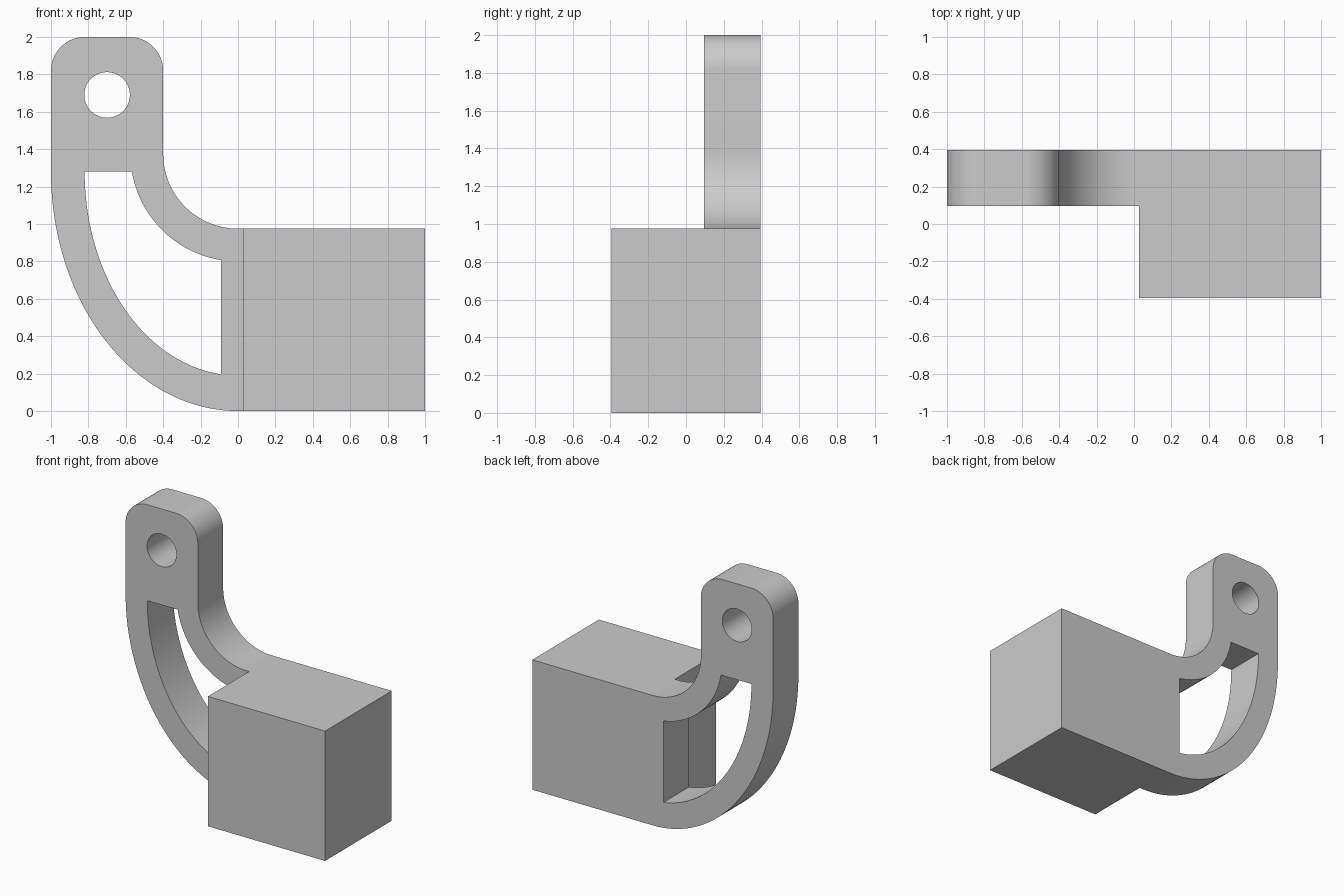
import bpy
import bmesh
from math import cos, sin, asin, acos, pi, radians
from mathutils import Vector

cube = bpy.data.objects.get("Cube")
if cube:
    bpy.data.objects.remove(cube, do_unlink=True)

BACK, PLATE_FRONT, BLOCK_FRONT = 0.395, 0.095, -0.395
SEAM, END, BLOCK_TOP = 0.027, 1.0, 0.975
ARM_Z, ARC_Z, WINDOW_X = 1.28, 1.375, -0.09

grey = bpy.data.materials.new("plain grey")
grey.use_nodes = True
colour = (0.6, 0.6, 0.6, 1)
grey.diffuse_color = colour
grey.node_tree.nodes["Principled BSDF"].inputs["Base Color"].default_value = colour


def arc(cx, cz, rx, rz, start, end, steps=24):
    """Points along an elliptical arc in the x-z plane."""
    angles = [start + (end - start) * i / steps for i in range(steps + 1)]
    return [(cx + rx * cos(a), cz + rz * sin(a)) for a in angles]


bm = bmesh.new()


def loop(points):
    """Closed ring of edges on the plate's front plane."""
    verts = [bm.verts.new((x, PLATE_FRONT, z)) for x, z in points]
    edges = [bm.edges.new((v, verts[i - 1])) for i, v in enumerate(verts)]
    return verts, edges


# Bracket outline: seam, lower sweep, rounded lug, concave shoulder
outline = [(SEAM, BLOCK_TOP), (SEAM, 0)]
outline += arc(0, ARM_Z, 1, ARM_Z, 1.5 * pi, pi, 40)
outline += arc(-0.82, 1.82, 0.18, 0.18, pi, pi / 2, 16)
outline += arc(-0.58, 1.82, 0.18, 0.18, pi / 2, 0, 16)
outline += arc(0, ARC_Z, 0.4, 0.4, pi, 1.5 * pi, 28)
verts, edges = loop(outline)

# Curved window between the two arms
rx, rz, r = 0.82, 1.09, 0.575
window = arc(0, ARM_Z, rx, rz, pi, pi + acos(-WINDOW_X / rx), 36)
window += arc(0, ARC_Z, r, r, pi + acos(-WINDOW_X / r),
              pi + asin((ARC_Z - ARM_Z) / r), 24)
edges += loop(window)[1]

# Round hole in the lug
edges += loop(arc(-0.7, 1.69, 0.122, 0.122, 0, 2 * pi, 48)[:-1])[1]

bmesh.ops.triangle_fill(bm, edges=edges, use_beauty=True, normal=(0, -1, 0))

# Block section sharing the seam edge
corners = [bm.verts.new((END, PLATE_FRONT, z)) for z in (0, BLOCK_TOP)]
block_face = bm.faces.new((verts[1], corners[0], corners[1], verts[0]))
bmesh.ops.recalc_face_normals(bm, faces=bm.faces[:])

# Thicken everything to the back, then pull the block forward
back = bmesh.ops.extrude_face_region(bm, geom=bm.faces[:], use_keep_orig=True)
bmesh.ops.translate(bm, vec=Vector((0, BACK - PLATE_FRONT, 0)),
                    verts=[g for g in back["geom"] if isinstance(g, bmesh.types.BMVert)])
front = bmesh.ops.extrude_discrete_faces(bm, faces=[block_face])["faces"][0]
bmesh.ops.translate(bm, vec=Vector((0, BLOCK_FRONT - PLATE_FRONT, 0)), verts=front.verts[:])
bmesh.ops.recalc_face_normals(bm, faces=bm.faces[:])

mesh = bpy.data.meshes.new("bracket_block")
bm.to_mesh(mesh)
bm.free()
mesh.materials.append(grey)
bracket = bpy.data.objects.new("bracket_block", mesh)
bpy.context.collection.objects.link(bracket)

bpy.ops.object.select_all(action="DESELECT")
bracket.select_set(True)
bpy.context.view_layer.objects.active = bracket
bpy.ops.object.shade_smooth_by_angle(angle=radians(30))
